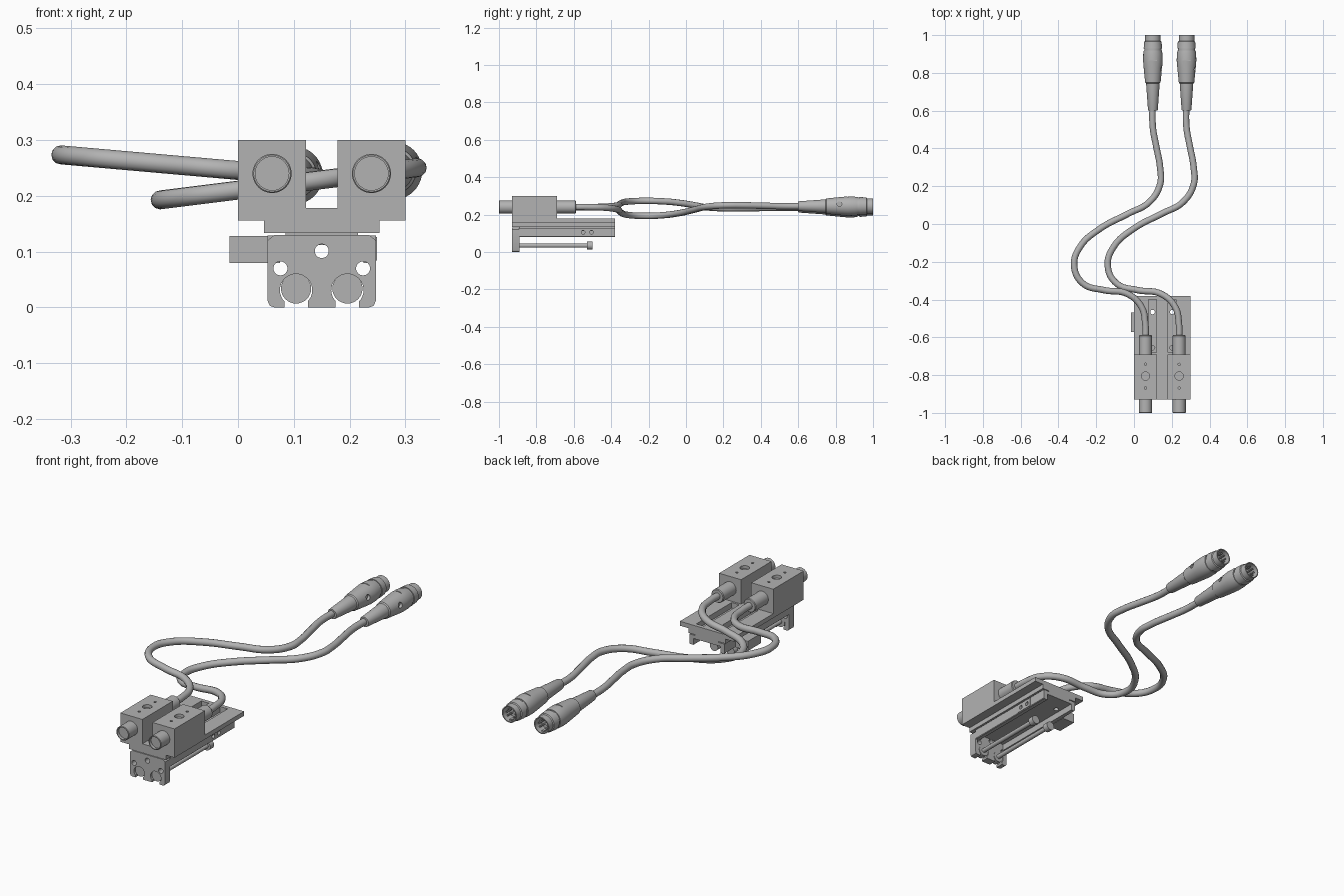
import bpy, bmesh, math
from mathutils import Matrix, Vector

if "Cube" in bpy.data.objects:
    bpy.data.objects.remove(bpy.data.objects["Cube"])

grey = bpy.data.materials.new("plain_grey")
grey.use_nodes = True
grey.diffuse_color = (0.45, 0.45, 0.45, 1)
grey.node_tree.nodes["Principled BSDF"].inputs["Base Color"].default_value = (0.45, 0.45, 0.45, 1)

MID = 0.15                      # symmetry line of the carriage
AXES = (0.061, 0.239)           # the two sensor axes
AXIS_Z = 0.24


def finish(name, bm, smooth=False):
    bmesh.ops.recalc_face_normals(bm, faces=bm.faces)
    mesh = bpy.data.meshes.new(name)
    bm.to_mesh(mesh)
    bm.free()
    obj = bpy.data.objects.new(name, mesh)
    bpy.context.collection.objects.link(obj)
    mesh.materials.append(grey)
    if smooth:
        round_off(obj)
    return obj


def select(obj):
    bpy.ops.object.select_all(action='DESELECT')
    obj.select_set(True)
    bpy.context.view_layer.objects.active = obj


def round_off(obj):
    select(obj)
    bpy.ops.object.shade_smooth_by_angle(angle=math.radians(35))


def add_box(bm, x, y, z):
    size = Vector((x[1] - x[0], y[1] - y[0], z[1] - z[0]))
    centre = Vector((sum(x), sum(y), sum(z))) / 2
    bmesh.ops.create_cube(bm, size=1, matrix=Matrix.Translation(centre) @ Matrix.Diagonal((*size, 1)))


def add_rod(bm, centre, r, depth, axis='Z', sides=32):
    turn = {'X': Matrix.Rotation(math.pi / 2, 4, 'Y'), 'Y': Matrix.Rotation(math.pi / 2, 4, 'X'),
            'Z': Matrix.Identity(4)}[axis]
    bmesh.ops.create_cone(bm, cap_ends=True, segments=sides, radius1=r, radius2=r, depth=depth,
                          matrix=Matrix.Translation(centre) @ turn)


def extrude(name, outline, y0, y1):
    bm = bmesh.new()
    face = bm.faces.new([bm.verts.new((x, y0, z)) for x, z in outline])
    ext = bmesh.ops.extrude_face_region(bm, geom=[face])
    verts = [v for v in ext["geom"] if isinstance(v, bmesh.types.BMVert)]
    bmesh.ops.translate(bm, verts=verts, vec=(0, y1 - y0, 0))
    return finish(name, bm)


def mirrored(half):
    return half + [(2 * MID - x, z) for x, z in reversed(half)]


def lathe(name, profile, x, z, sides=40):
    # profile is a list of (y, radius) turned about a y-parallel axis
    bm = bmesh.new()
    verts = [bm.verts.new((x + r, y, z)) for y, r in profile]
    edges = [bm.edges.new(pair) for pair in zip(verts, verts[1:])]
    bmesh.ops.spin(bm, geom=verts + edges, cent=(x, 0, z), axis=(0, 1, 0),
                   angle=math.tau, steps=sides, use_duplicate=False)
    bmesh.ops.remove_doubles(bm, verts=bm.verts, dist=0.0001)
    return finish(name, bm, True)


def cut(obj, bm):
    cutter = finish("cutter", bm)
    mod = obj.modifiers.new("cut", 'BOOLEAN')
    mod.object = cutter
    mod.solver = 'EXACT'
    select(obj)
    bpy.ops.object.modifier_apply(modifier=mod.name)
    bpy.data.objects.remove(cutter)
    round_off(obj)


# Carriage: wide top plate over a narrower bar, with slots and through holes
carriage = extrude("carriage", mirrored([(0, 0.178), (0, 0.156), (0.047, 0.156), (0.047, 0.133)]), -0.93, -0.38)
tool = bmesh.new()
for x in (0.098, 0.202):
    add_box(tool, (x - 0.021, x + 0.021), (-0.68, -0.40), (0.15, 0.2))
cut(carriage, tool)
tool = bmesh.new()
for x in (0.098, 0.202):
    for y in (-0.466, -0.655):
        add_rod(tool, (x, y, 0.14), 0.012, 0.1)
cut(carriage, tool)

# Rail: channel open underneath
rail = extrude("rail", mirrored([(0.085, 0.134), (0.085, 0.129), (0.053, 0.129), (0.053, 0.083),
                                 (0.056, 0.08), (0.075, 0.08), (0.075, 0.112)]), -0.892, -0.38)
tool = bmesh.new()
for y in (-0.55, -0.505):
    add_rod(tool, (0.24, y, 0.105), 0.01, 0.08, 'X')
for x in (0.098, 0.202):
    for y in (-0.466, -0.655):
        add_rod(tool, (x, y, 0.12), 0.012, 0.08)
cut(rail, tool)

# Side lug on the right wall, and a thin pad on the left one
bm = bmesh.new()
add_box(bm, (-0.015, 0.054), (-0.571, -0.468), (0.08, 0.128))
finish("side_lug", bm)
bm = bmesh.new()
add_box(bm, (0.246, 0.249), (-0.575, -0.48), (0.084, 0.126))
pad = finish("side_pad", bm)
tool = bmesh.new()
for y in (-0.55, -0.505):
    add_rod(tool, (0.248, y, 0.105), 0.01, 0.05, 'X')
cut(pad, tool)

# Front plate with three holes and two open bolt notches
plate = extrude("front_plate", mirrored([(0.065, 0.13), (0.053, 0.12), (0.053, 0.012), (0.057, 0.003), (0.066, 0)]),
                -0.93, -0.89)
tool = bmesh.new()
for x, z in ((0.076, 0.07), (MID, 0.101), (0.224, 0.07)):
    add_rod(tool, (x, -0.91, z), 0.0125, 0.1, 'Y')
cut(plate, tool)
for x in (0.104, 0.196):
    for is_slot in (False, True):
        tool = bmesh.new()
        if is_slot:
            add_box(tool, (x - 0.021, x + 0.021), (-0.95, -0.87), (-0.02, 0.025))
        else:
            add_rod(tool, (x, -0.91, 0.031), 0.029, 0.1, 'Y')
        cut(plate, tool)

# Long bolts under the rail
for side, x in (("right", 0.104), ("left", 0.196)):
    lathe(side + "_bolt", [(-0.922, 0), (-0.922, 0.027), (-0.89, 0.027), (-0.89, 0.011), (-0.53, 0.011),
                           (-0.53, 0.022), (-0.5, 0.022), (-0.5, 0)], x, 0.034, 32)

# Sensor units, each with a cable and an end plug
TOP_PATH = [(0.061, -0.62), (0.06, -0.53), (0.04, -0.44), (-0.035, -0.37), (-0.16, -0.35), (-0.27, -0.315),
            (-0.317, -0.22), (-0.285, -0.12), (-0.18, -0.025), (-0.03, 0.055), (0.08, 0.115), (0.138, 0.21),
            (0.138, 0.3), (0.118, 0.41), (0.1, 0.51), (0.098, 0.64)]
for side, axis, slope in (("right", AXES[0], -0.088), ("left", AXES[1], 0.125)):
    shift = axis - AXES[0]
    bm = bmesh.new()
    add_box(bm, (axis - 0.061, axis + 0.061), (-0.93, -0.69), (0.17, 0.30))
    block = finish(side + "_sensor_block", bm)
    tool = bmesh.new()
    for y, r in ((-0.805, 0.022), (-0.743, 0.006), (-0.868, 0.006)):
        add_rod(tool, (axis, y, 0.3), r, 0.03)
    cut(block, tool)

    lathe(side + "_sensor_nose", [(-0.92, 0), (-0.92, 0.035), (-0.998, 0.035), (-1, 0.033), (-1, 0.030),
                                  (-0.985, 0.030), (-0.985, 0)], axis, AXIS_Z)
    lathe(side + "_cable_gland", [(-0.7, 0), (-0.7, 0.034), (-0.592, 0.034), (-0.588, 0.031), (-0.588, 0)],
          axis, AXIS_Z)

    # Cable lies in a plane that tilts sideways
    curve = bpy.data.curves.new(side + "_cable", 'CURVE')
    curve.dimensions = '3D'
    curve.bevel_depth = 0.017
    curve.bevel_resolution = 4
    curve.resolution_u = 8
    spline = curve.splines.new('BEZIER')
    spline.bezier_points.add(len(TOP_PATH) - 1)
    for point, (x, y) in zip(spline.bezier_points, TOP_PATH):
        point.co = (x + shift, y, AXIS_Z + slope * (x - AXES[0]))
        point.handle_left_type = point.handle_right_type = 'AUTO'
    curve.materials.append(grey)
    cable = bpy.data.objects.new(side + "_cable", curve)
    bpy.context.collection.objects.link(cable)
    select(cable)
    bpy.ops.object.convert(target='MESH')
    bpy.ops.object.shade_smooth()

    # Plug: tapered sleeve, grip, collar and hollow nose
    px = 0.1 + shift
    pz = AXIS_Z + slope * 0.04
    plug = lathe(side + "_plug", [(0.6, 0), (0.6, 0.024), (0.605, 0.026), (0.745, 0.036), (0.75, 0.041),
                                  (0.83, 0.049), (0.865, 0.052), (0.9, 0.051), (0.918, 0.048), (0.918, 0.045),
                                  (0.928, 0.045), (0.928, 0.049), (0.965, 0.046), (0.968, 0.041), (1, 0.041),
                                  (1, 0.036), (0.95, 0.036), (0.95, 0)], px, pz)
    tool = bmesh.new()
    add_rod(tool, (px + 0.05, 0.82, pz + 0.012), 0.013, 0.03, 'X')
    add_box(tool, (px - 0.022, px + 0.022), (0.863, 0.867), (pz + 0.046, pz + 0.06))
    cut(plug, tool)

    # Contact pins inside the plug
    bm = bmesh.new()
    for i in range(7):
        a = math.radians(-40 + i * 260 / 6)
        add_rod(bm, (px + 0.023 * math.cos(a), 0.968, pz + 0.023 * math.sin(a)), 0.004, 0.04, 'Y', 10)
    add_box(bm, (px - 0.006, px + 0.006), (0.948, 0.99), (pz - 0.037, pz - 0.029))
    finish(side + "_plug_pins", bm, True)
